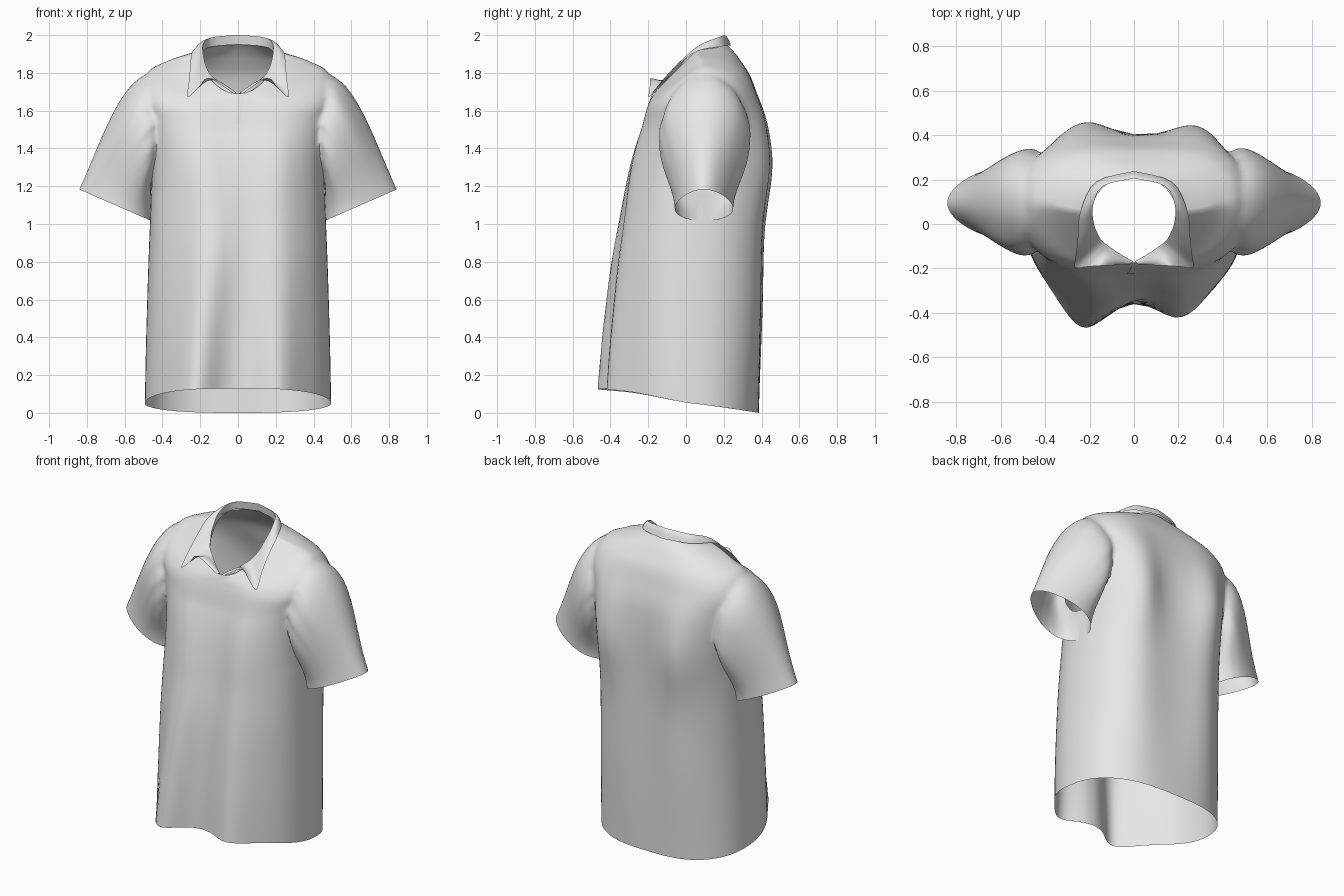
import bpy, bmesh, math
from mathutils import Vector

if "Cube" in bpy.data.objects:
    bpy.data.objects.remove(bpy.data.objects["Cube"])

cloth = bpy.data.materials.new("light grey cloth")
cloth.diffuse_color = (0.8, 0.8, 0.8, 1)
cloth.use_nodes = True
cloth.node_tree.nodes["Principled BSDF"].inputs["Base Color"].default_value = cloth.diffuse_color


def finish(bm, name):
    bmesh.ops.recalc_face_normals(bm, faces=bm.faces[:])
    me = bpy.data.meshes.new(name)
    bm.to_mesh(me)
    bm.free()
    me.materials.append(cloth)
    ob = bpy.data.objects.new(name, me)
    bpy.context.collection.objects.link(ob)
    bpy.context.view_layer.objects.active = ob
    ob.select_set(True)
    bpy.ops.object.shade_smooth_by_angle(angle=math.radians(60))
    ob.select_set(False)
    return ob


def spline(keys, n):
    """Smooth curve through tuples of any length, n steps per span."""
    out = []
    for i in range(len(keys) - 1):
        p0, p1 = keys[max(i - 1, 0)], keys[i]
        p2, p3 = keys[i + 1], keys[min(i + 2, len(keys) - 1)]
        for k in range(n):
            t = k / n
            out.append([0.5 * (2 * b + (c - a) * t + (2 * a - 5 * b + 4 * c - d) * t * t
                               + (3 * b - a - 3 * c + d) * t ** 3)
                        for a, b, c, d in zip(p0, p1, p2, p3)])
    return out + [list(keys[-1])]


def grid(bm, rows, closed):
    vs = [[bm.verts.new(p) for p in r] for r in rows]
    n = len(rows[0])
    for a, b in zip(vs, vs[1:]):
        for k in range(n if closed else n - 1):
            bm.faces.new((a[k], a[(k + 1) % n], b[(k + 1) % n], b[k]))


def bump(x, c, w):
    return math.exp(-((x - c) / w) ** 2)


# Torso rings: z front, z side, z back, half width, y front, y side, y back, squareness x, y
RINGS = [
    (.13, .05, .00, .493, -.35, .03, .385, .74, .88),
    (.40, .36, .33, .487, -.345, .03, .392, .72, .87),
    (.80, .77, .76, .475, -.325, .04, .395, .68, .85),
    (1.10, 1.10, 1.10, .462, -.285, .06, .395, .62, .8),
    (1.25, 1.25, 1.25, .458, -.262, .08, .395, .57, .76),
    (1.40, 1.42, 1.42, .465, -.238, .10, .395, .54, .73),
    (1.52, 1.57, 1.57, .485, -.215, .10, .39, .54, .73),
    (1.60, 1.71, 1.69, .515, -.20, .10, .365, .58, .76),
    (1.64, 1.81, 1.79, .475, -.19, .09, .335, .68, .84),
    (1.665, 1.86, 1.87, .38, -.183, .08, .285, .83, .97),
    (1.68, 1.893, 1.915, .28, -.177, .06, .25, 1, 1),
    (1.69, 1.915, 1.95, .19, -.17, .05, .215, 1, 1),
]
COLS = 96


def torso_point(r, k):
    zf, zs, zb, w, yf, ys, yb, ex, ey = r
    a = 2 * math.pi * k / COLS
    c, s = math.cos(a), math.sin(a)
    x = math.copysign(abs(c) ** ex, c) * w
    h = abs(s) ** ey
    y = ys + ((yf if s < 0 else yb) - ys) * h
    z = zs + ((zf if s < 0 else zb) - zs) * abs(s)
    chest = bump(z, 1.33, .3)
    if s < 0:   # hanging front folds and chest
        fall = max(0, 1 - z / 1.5)
        y -= h * fall * (.16 * bump(x, -.25 + .1 * z, .13) + .10 * bump(x, .22, .13))
        y -= h * .03 * chest * (bump(x, -.2, .13) + bump(x, .2, .13))
        y -= h * .012 * bump(x, -.02 - .1 * (1.4 - z), .05) * bump(z, 1.0, .5)
    else:       # shoulder blades and spine dip
        y += h * (.025 * bump(z, .7, .5) + .067 * chest) * (bump(x, -.23, .15) + bump(x, .30, .15))
    return (x, y, z)


bm = bmesh.new()
grid(bm, [[torso_point(r, k) for k in range(COLS)] for r in spline(RINGS, 7)], True)

# Armholes
YC, ZC, RY, RZ = .10, 1.505, .215, .29


def in_armhole(f):
    p = f.calc_center_median()
    return abs(p.x) > .3 and ((p.y - YC) / RY) ** 2 + ((p.z - ZC) / RZ) ** 2 < 1


bmesh.ops.delete(bm, geom=[f for f in bm.faces if in_armhole(f)], context='FACES')
rim = [v for v in bm.verts if v.is_boundary and abs(v.co.x) > .25 and 1.1 < v.co.z < 1.86]
for _ in range(5):
    move = {}
    for v in rim:
        nb = [e.other_vert(v).co for e in v.link_edges if e.is_boundary]
        move[v] = v.co * .5 + (nb[0] + nb[1]) * .25
    for v, p in move.items():
        v.co = p

# Sleeves lofted from the armhole rim to the cuff
STEPS = 18
for side in (-1, 1):
    path = {}
    for v in [v for v in rim if v.co.x * side > 0]:
        th = math.atan2((v.co.z - ZC) / RZ, (v.co.y - YC) / RY)
        c, s = math.cos(th), math.sin(th)
        m = Vector((side, 1, 1))
        p = v.co * m
        q = Vector((.65 + .19 * s, .095 + .15 * c * (1 - .25 * s), 1.10 + .083 * s))
        c1 = p + Vector((.075 + .07 * s, .085 * c, -.05))
        c2 = q + Vector((-.2 * (1 + s), .04 * c, .9)) * (.2 + .1 * s)
        pts = [v]
        for i in range(1, STEPS + 1):
            t = i / STEPS
            u = 1 - t
            b = p * u ** 3 + c1 * 3 * u * u * t + c2 * 3 * u * t * t + q * t ** 3
            pts.append(bm.verts.new(b * m))
        path[v] = pts
    edges = [e for e in bm.edges if e.verts[0] in path and e.verts[1] in path and e.is_boundary]
    for e in edges:
        a, b = path[e.verts[0]], path[e.verts[1]]
        for i in range(STEPS):
            bm.faces.new((a[i], b[i], b[i + 1], a[i + 1]))
# Soften the armhole seam
near = [v for v in bm.verts if not v.is_boundary and abs(v.co.x) > .36 and 1.15 < v.co.z < 1.87]
for _ in range(3):
    bmesh.ops.smooth_vert(bm, verts=near, factor=.5, use_axis_x=True, use_axis_y=True, use_axis_z=True)
finish(bm, "shirt_body_and_sleeves")

# Collar: half of the fold line and half of the leaf edge, front to back
FOLD = [(.005, -.168, 1.685), (.07, -.13, 1.728), (.12, -.095, 1.768), (.145, -.075, 1.79),
        (.165, -.04, 1.825), (.18, 0, 1.875), (.185, .08, 1.95), (.14, .17, 1.988), (0, .205, 2.0)]
LEAF = [(.02, -.183, 1.688), (.155, -.188, 1.772), (.21, -.192, 1.72), (.266, -.195, 1.672),
        (.26, -.13, 1.755), (.252, -.05, 1.835), (.24, .06, 1.915), (.17, .19, 1.94),
        (0, .238, 1.945)]


def whole(half):
    pts = spline(half, 4)
    return [Vector(p) for p in pts] + [Vector((-p[0], p[1], p[2])) for p in pts[-2::-1]]


fold, leaf = whole(FOLD), whole(LEAF)
stand = [Vector((p.x * 1.02, p.y * 1.03, p.z - .05 * min(1, (p.z - 1.68) / .1))) for p in fold]
rows = [stand, fold]
for t in (.25, .5, .75, 1):
    lift = .012 * math.sin(math.pi * t)
    rows.append([a.lerp(b, t) + Vector((0, 0, lift)) for a, b in zip(fold, leaf)])
bm = bmesh.new()
grid(bm, rows, False)
finish(bm, "collar")

# Short button placket below the neck
bm = bmesh.new()
front = [(.005, -.181, 1.69), (-.005, -.205, 1.62), (-.02, -.226, 1.53)]
grid(bm, [[(x + d, y + abs(d) * .15, z) for d in (-.012, .02, .055)]
          for x, y, z in spline(front, 4)], False)
finish(bm, "placket")
